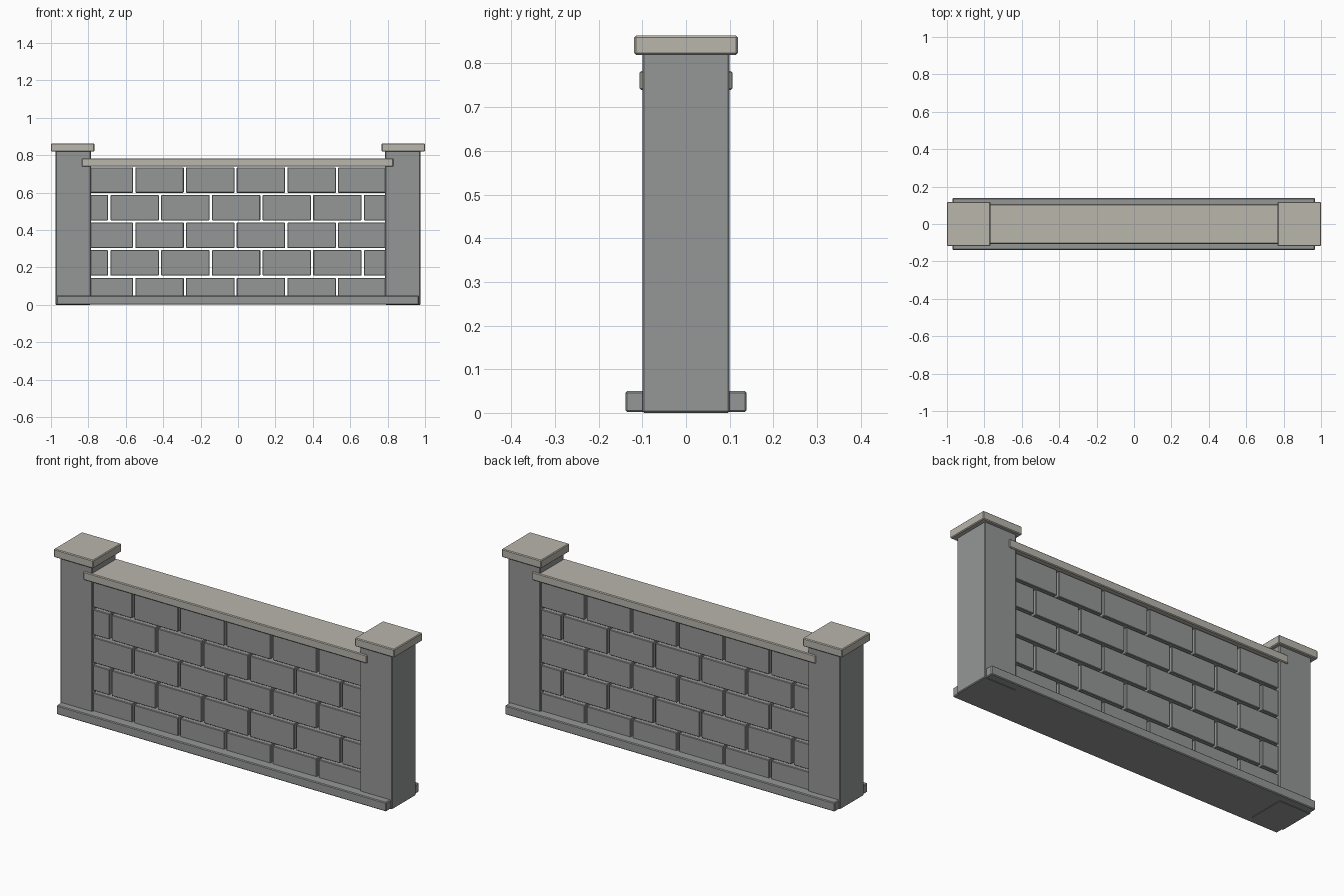
import bpy

if "Cube" in bpy.data.objects:
    bpy.data.objects.remove(bpy.data.objects["Cube"])


def material(name, rgb):
    mat = bpy.data.materials.new(name)
    mat.use_nodes = True
    mat.diffuse_color = (*rgb, 1)
    mat.node_tree.nodes["Principled BSDF"].inputs["Base Color"].default_value = (*rgb, 1)
    return mat


GREY = material("grey_stone", (0.30, 0.31, 0.305))
BEIGE = material("beige_capstone", (0.48, 0.465, 0.41))


def block(name, x, depth, z, mat, bevel=0.004):
    """Chamfered box from x and z ranges, centred in y."""
    bpy.ops.mesh.primitive_cube_add(size=1, location=(sum(x) / 2, 0, sum(z) / 2))
    obj = bpy.context.object
    obj.name = name
    obj.scale = (x[1] - x[0], depth, z[1] - z[0])
    bpy.ops.object.transform_apply(location=False, rotation=False, scale=True)
    obj.data.materials.append(mat)
    mod = obj.modifiers.new("chamfer", "BEVEL")
    mod.width = bevel
    mod.segments = 1
    return obj


# Plinth and coping
block("plinth", (-0.97, 0.967), 0.278, (0.002, 0.05), GREY)
block("coping", (-0.835, 0.831), 0.213, (0.739, 0.783), BEIGE)

# Pillars with caps
for side, s in (("left", 1), ("right", -1)):
    block(side + "_pillar", sorted((s * 0.787, s * 0.975)), 0.2, (0, 0.825), GREY)
    block(side + "_pillar_cap", sorted((s * 0.768, s)), 0.237, (0.82, 0.864), BEIGE)

# Staggered courses of bricks with open joints, trimmed at the pillars
PITCH, RISE, GAP, END = 0.271, 0.1475, 0.012, 0.79
for row in range(5):
    top = 0.735 - row * RISE
    joint = -0.555 if row % 2 == 0 else -0.688
    for col in range(-1, 7):
        left = max(joint + (col - 1) * PITCH + GAP / 2, -END)
        right = min(joint + col * PITCH - GAP / 2, END)
        if right - left > 0.03:
            block(f"brick_{row}_{col + 1}", (left, right), 0.176,
                  (top - RISE + GAP, top), GREY, 0.003)
